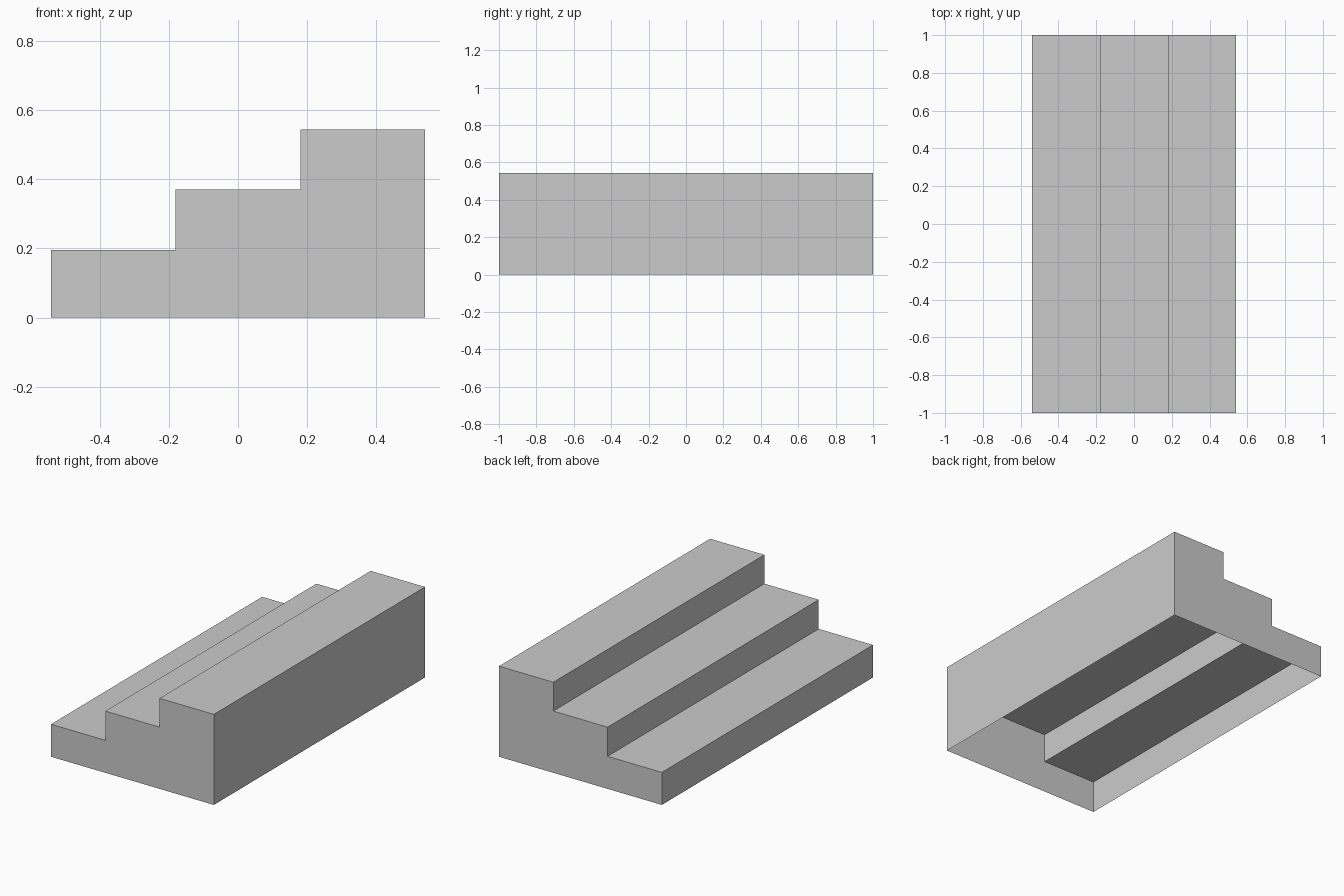
import bpy, bmesh

cube = bpy.data.objects.get("Cube")
if cube:
    bpy.data.objects.remove(cube, do_unlink=True)

# Plain grey for the whole part
grey = bpy.data.materials.new("plain_grey")
grey.use_nodes = True
color = (0.6, 0.6, 0.6, 1)
grey.diffuse_color = color
grey.node_tree.nodes["Principled BSDF"].inputs["Base Color"].default_value = color

HALF_WIDTH, HALF_LENGTH = 0.54, 1.0
STEP_HEIGHTS = (0.195, 0.37, 0.543)
tread = 2 * HALF_WIDTH / len(STEP_HEIGHTS)

# Stepped side profile, rising towards +x
profile = [(-HALF_WIDTH, 0)]
for i, height in enumerate(STEP_HEIGHTS):
    left = -HALF_WIDTH + i * tread
    profile += [(left, height), (left + tread, height)]
profile.append((HALF_WIDTH, 0))

# Hollow shell: end walls, treads and risers, open underneath
bm = bmesh.new()
front = [bm.verts.new((x, -HALF_LENGTH, z)) for x, z in profile]
back = [bm.verts.new((x, HALF_LENGTH, z)) for x, z in profile]
bm.faces.new(front)
bm.faces.new(back)
for i in range(len(profile) - 1):
    bm.faces.new((front[i], back[i], back[i + 1], front[i + 1]))
bmesh.ops.recalc_face_normals(bm, faces=bm.faces)
# Make sure the top tread faces up
bm.normal_update()
top = max(bm.faces, key=lambda f: f.calc_center_median().z)
if top.normal.z < 0:
    bmesh.ops.reverse_faces(bm, faces=bm.faces)

mesh = bpy.data.meshes.new("stepped_shell")
bm.to_mesh(mesh)
bm.free()
mesh.materials.append(grey)
shell = bpy.data.objects.new("stepped_shell", mesh)
bpy.context.collection.objects.link(shell)
